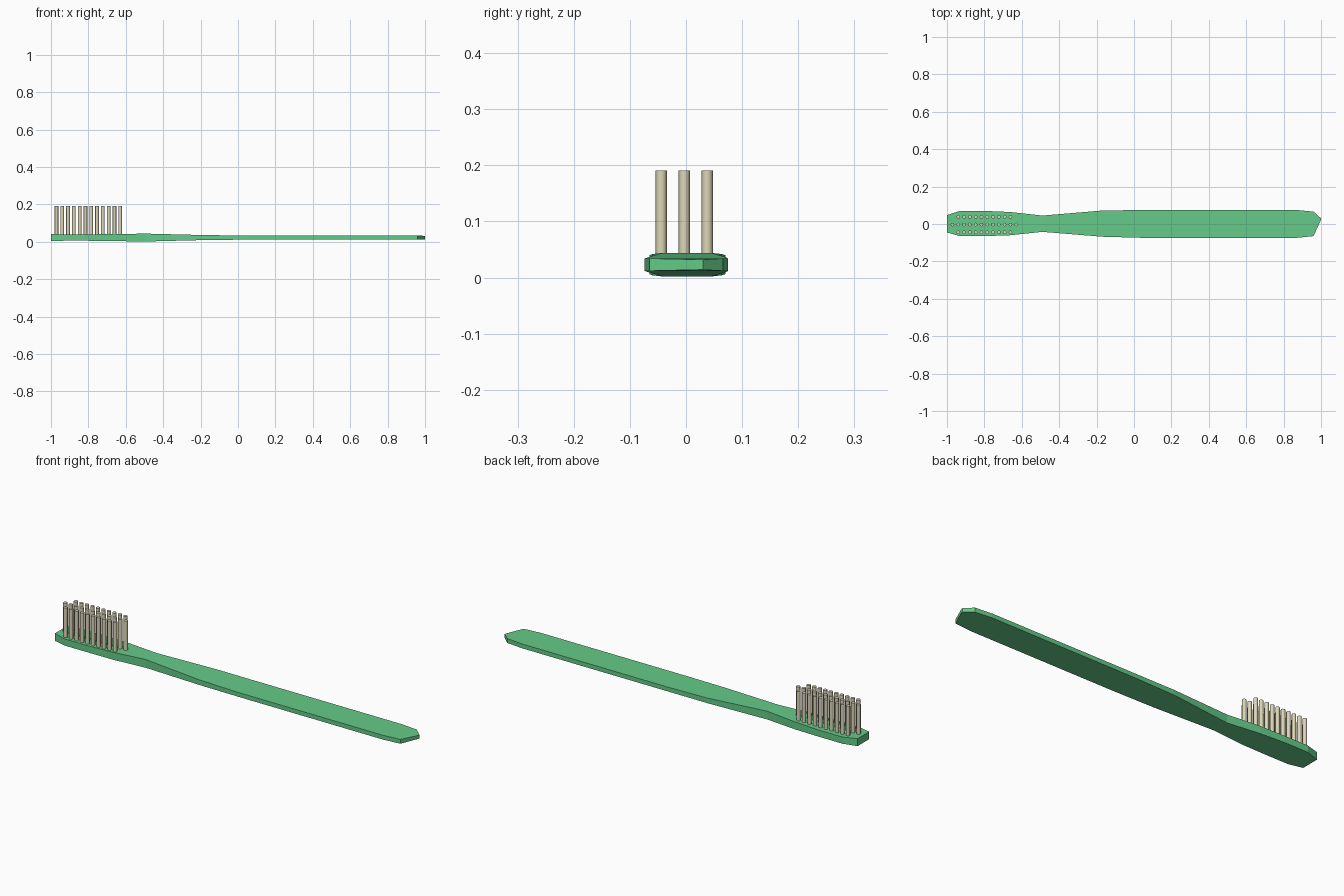
import bpy, bmesh

cube = bpy.data.objects.get("Cube")
if cube:
    bpy.data.objects.remove(cube, do_unlink=True)


def material(name, rgb):
    m = bpy.data.materials.new(name)
    m.use_nodes = True
    m.diffuse_color = (*rgb, 1)
    m.node_tree.nodes["Principled BSDF"].inputs["Base Color"].default_value = (*rgb, 1)
    return m


def add_object(name, bm, mat):
    bmesh.ops.recalc_face_normals(bm, faces=bm.faces)
    mesh = bpy.data.meshes.new(name)
    bm.to_mesh(mesh)
    bm.free()
    mesh.materials.append(mat)
    obj = bpy.data.objects.new(name, mesh)
    bpy.context.collection.objects.link(obj)
    return obj


green = material("green plastic", (0.13, 0.60, 0.25))
cream = material("cream nylon", (0.72, 0.68, 0.48))

# Handle and head: stations of x, right edge y, left edge y, half thickness
MID = 0.023
stations = [
    (-1.0, -0.045, 0.048, 0.019), (-0.93, -0.065, 0.07, 0.017),
    (-0.8, -0.065, 0.07, 0.017), (-0.66, -0.06, 0.064, 0.019),
    (-0.49, -0.042, 0.045, 0.021), (-0.17, -0.068, 0.072, 0.013),
    (0.05, -0.074, 0.075, 0.011), (0.87, -0.074, 0.075, 0.011),
    (0.96, -0.065, 0.066, 0.011), (1.0, 0.023, 0.030, 0.009),
]
bm = bmesh.new()
rings = [[bm.verts.new((x, y, MID + s * h))
          for y, s in ((y0, -1), (y1, -1), (y1, 1), (y0, 1))]
         for x, y0, y1, h in stations]
for a, b in zip(rings, rings[1:]):
    for i in range(4):
        j = (i + 1) % 4
        bm.faces.new((a[i], a[j], b[j], b[i]))
bm.faces.new(rings[0])
bm.faces.new(rings[-1])
add_object("handle", bm, green)

# Bristles: three rows of slim pegs, the middle row longer
RADIUS, BOTTOM, TOP, STEP = 0.010, 0.03, 0.191, 0.031
for row, y, count in (("right", -0.044, 10), ("middle", -0.003, 12), ("left", 0.038, 10)):
    bm = bmesh.new()
    for i in range(count):
        peg = bmesh.ops.create_cone(bm, cap_ends=True, segments=8, depth=TOP - BOTTOM,
                                    radius1=RADIUS, radius2=RADIUS)
        x = -0.80 + (i - (count - 1) / 2) * STEP
        bmesh.ops.translate(bm, verts=peg["verts"], vec=(x, y, (TOP + BOTTOM) / 2))
    bristles = add_object(row + "_bristles", bm, cream)
    for face in bristles.data.polygons:
        face.use_smooth = len(face.vertices) == 4
